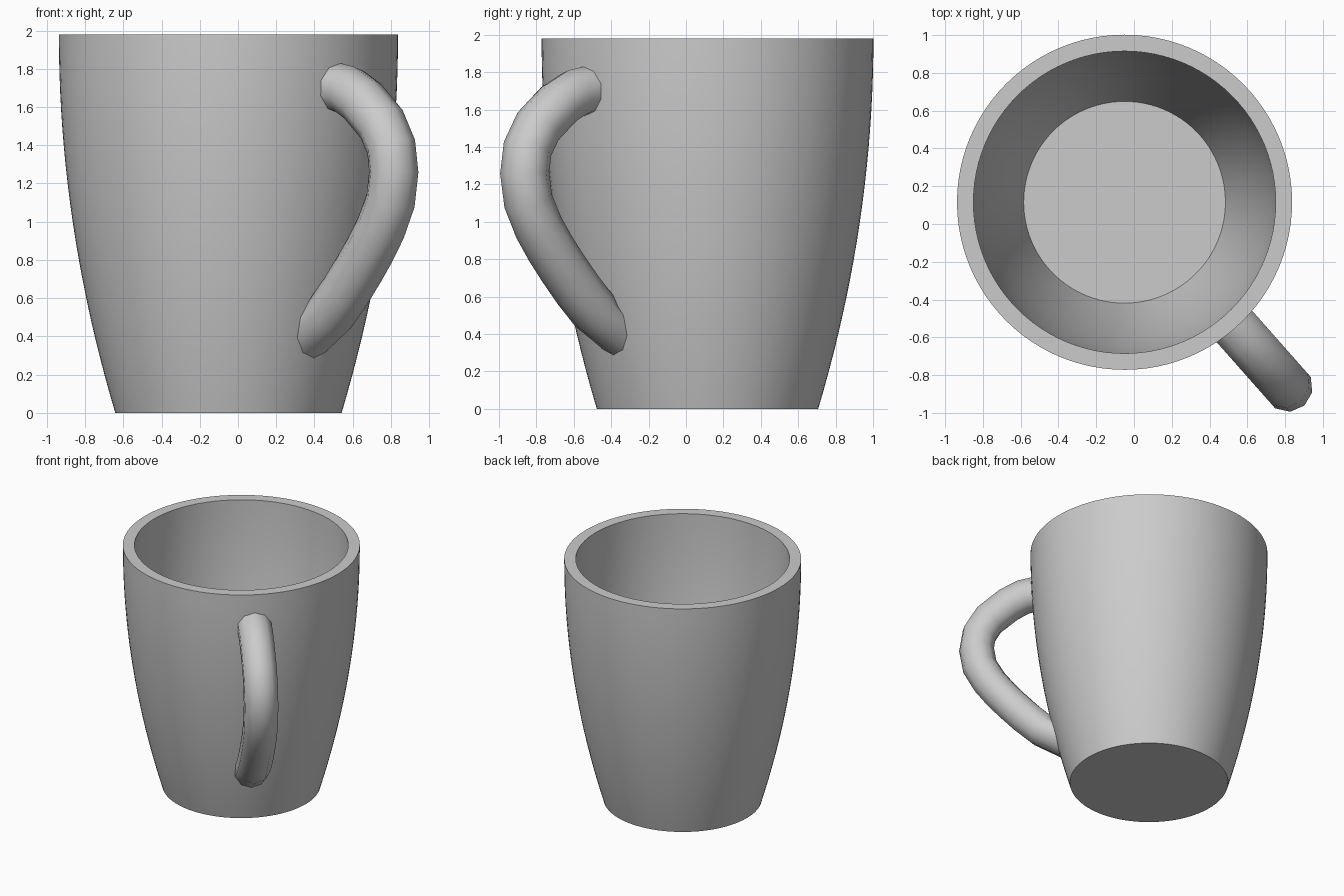
import bpy, bmesh, math
from mathutils import Vector

cube = bpy.data.objects.get("Cube")
if cube:
    bpy.data.objects.remove(cube, do_unlink=True)

CENTRE = Vector((-0.05, 0.115, 0))     # axis of the cup
HEIGHT, WALL, FLOOR = 1.98, 0.087, 0.1

grey = bpy.data.materials.new("plain grey")
grey.use_nodes = True
colour = (0.6, 0.6, 0.6, 1)
grey.diffuse_color = colour
grey.node_tree.nodes["Principled BSDF"].inputs["Base Color"].default_value = colour


def finish(name, bm, angle):
    """Turn a bmesh into a smooth shaded object standing on the cup's axis."""
    bmesh.ops.remove_doubles(bm, verts=bm.verts, dist=1e-4)
    bmesh.ops.recalc_face_normals(bm, faces=bm.faces)
    mesh = bpy.data.meshes.new(name)
    bm.to_mesh(mesh)
    bm.free()
    mesh.materials.append(grey)
    obj = bpy.data.objects.new(name, mesh)
    obj.location = CENTRE
    bpy.context.collection.objects.link(obj)
    bpy.ops.object.select_all(action='DESELECT')
    obj.select_set(True)
    bpy.context.view_layer.objects.active = obj
    bpy.ops.object.shade_smooth_by_angle(angle=math.radians(angle))
    return obj


def outer_radius(z):
    return 0.592 + 0.295 * (1 - (1 - z / HEIGHT) ** 2)


# Cup: outer wall up, over the flat rim, inner wall down to the floor
steps = 20
outer = [(outer_radius(z), z) for z in (HEIGHT * i / steps for i in range(steps + 1))]
inner = [(outer_radius(z) - WALL, z)
         for z in (HEIGHT + (FLOOR - HEIGHT) * i / steps for i in range(steps + 1))]
profile = [(0, 0)] + outer + inner + [(0, FLOOR)]

bm = bmesh.new()
verts = [bm.verts.new((r, 0, z)) for r, z in profile]
edges = [bm.edges.new(pair) for pair in zip(verts, verts[1:])]
bmesh.ops.spin(bm, geom=verts + edges, cent=(0, 0, 0), axis=(0, 0, 1),
               angle=math.tau, steps=96, use_duplicate=False)
finish("cup", bm, 30)

# Handle: ten-sided tube along a path of (distance from axis, height),
# with both ends hidden inside the cup wall
path = [Vector(p) for p in (
    (0.84, 1.705), (0.95, 1.685), (1.06, 1.63), (1.21, 1.51), (1.285, 1.39),
    (1.305, 1.26), (1.28, 1.11), (1.205, 0.97), (1.12, 0.855), (1.035, 0.755),
    (0.925, 0.635), (0.81, 0.525), (0.65, 0.41))]
SIDES, RADIUS = 10, 0.132
heading = math.radians(-48.5)
along = Vector((math.cos(heading), math.sin(heading), 0))
across = Vector((-along.y, along.x, 0))
up = Vector((0, 0, 1))

bm = bmesh.new()
rings = []
for i, p in enumerate(path):
    if i == 0:
        out = Vector((0, RADIUS))
    elif i == len(path) - 1:
        out = Vector((-0.04, -0.16))   # end cut along the sloping wall
    else:
        t = (path[i + 1] - path[i - 1]).normalized()
        out = Vector((-t.y, t.x)) * RADIUS
    ring = []
    for k in range(SIDES):
        a = math.tau * k / SIDES
        q = p + out * math.cos(a)
        ring.append(bm.verts.new(along * q.x + up * q.y + across * RADIUS * math.sin(a)))
    rings.append(ring)
for a, b in zip(rings, rings[1:]):
    for k in range(SIDES):
        n = (k + 1) % SIDES
        bm.faces.new((a[k], a[n], b[n], b[k]))
bm.faces.new(rings[0])
bm.faces.new(rings[-1])
finish("handle", bm, 45)
